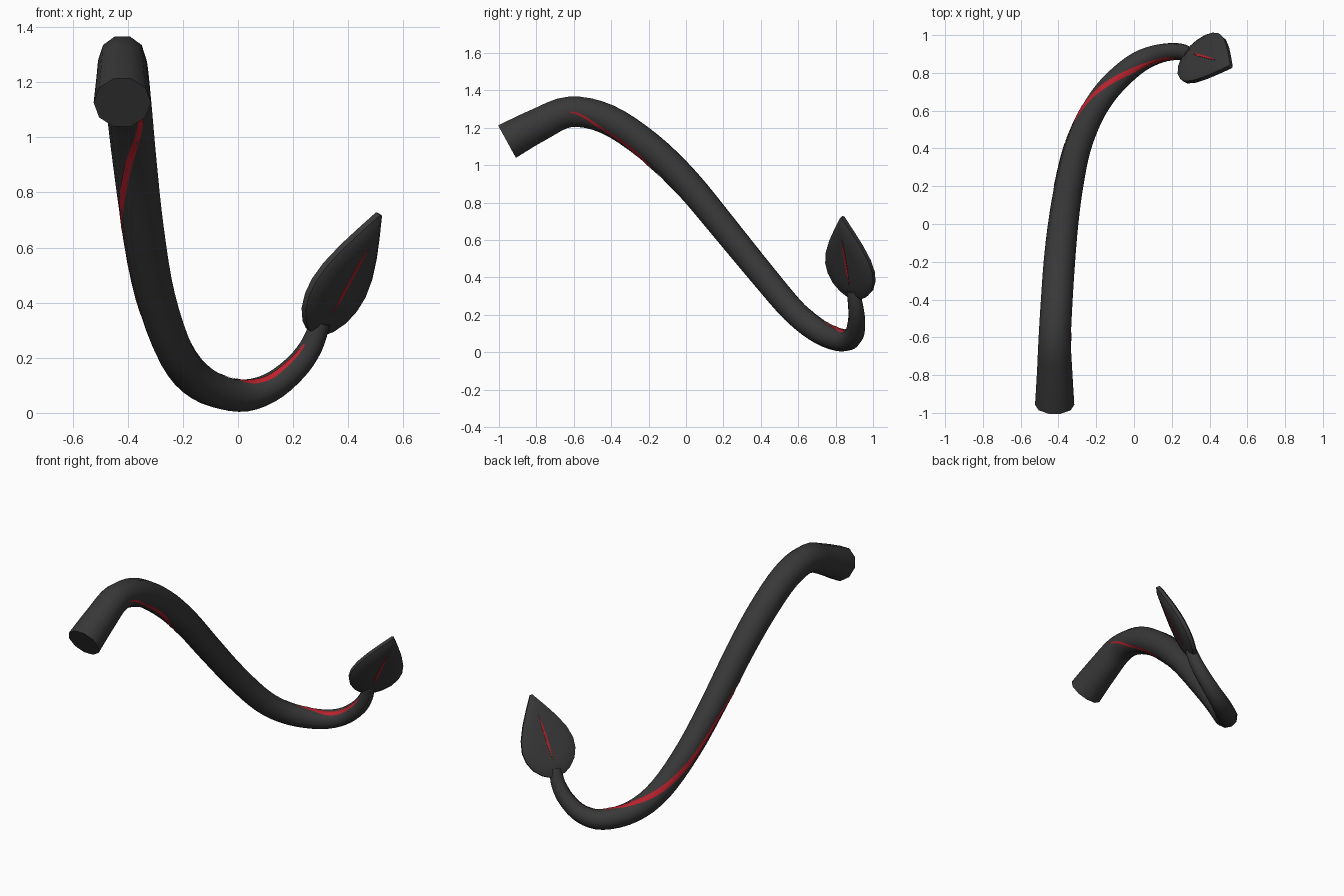
import bpy, bmesh, math
from mathutils import Vector

if "Cube" in bpy.data.objects:
    bpy.data.objects.remove(bpy.data.objects["Cube"])

def material(name, col):
    m = bpy.data.materials.new(name)
    m.diffuse_color = (*col, 1)
    m.use_nodes = True
    m.node_tree.nodes["Principled BSDF"].inputs["Base Color"].default_value = m.diffuse_color
    return m

DARK = material("charcoal", (0.04, 0.04, 0.04))
RED = material("red", (0.48, 0.015, 0.025))

def make(name, verts, faces, mat, angle=None):
    me = bpy.data.meshes.new(name)
    me.from_pydata([tuple(v) for v in verts], [], faces)
    bm = bmesh.new()
    bm.from_mesh(me)
    bmesh.ops.recalc_face_normals(bm, faces=bm.faces)
    bm.to_mesh(me)
    bm.free()
    me.materials.append(mat)
    ob = bpy.data.objects.new(name, me)
    bpy.context.collection.objects.link(ob)
    if angle:
        bpy.ops.object.select_all(action='DESELECT')
        ob.select_set(True)
        bpy.context.view_layer.objects.active = ob
        bpy.ops.object.shade_smooth_by_angle(angle=math.radians(angle))
    return ob

def spline(pts, t):
    """Catmull-Rom through pts, t measured in point index."""
    i = min(int(t), len(pts) - 2)
    f = t - i
    p = [Vector(pts[max(0, min(len(pts) - 1, i + k))]) for k in (-1, 0, 1, 2)]
    return 0.5 * (2 * p[1] + (p[2] - p[0]) * f + (2 * p[0] - 5 * p[1] + 4 * p[2] - p[3]) * f * f
                  + (3 * p[1] - p[0] - 3 * p[2] + p[3]) * f ** 3)

# Centre line of the tail: x, y, z, radius
PATH = [(-.42, -.957, 1.126, .104), (-.42, -.79, 1.215, .094), (-.42, -.62, 1.285, .086),
        (-.41, -.42, 1.245, .084), (-.395, -.2, 1.10, .083), (-.375, 0, .91, .08),
        (-.345, .2, .67, .076), (-.30, .4, .425, .072), (-.225, .58, .215, .069),
        (-.13, .72, .105, .065), (0, .84, .063, .06), (.11, .895, .088, .053),
        (.205, .912, .16, .047), (.265, .908, .24, .042), (.30, .893, .33, .036)]
SIDES, STEPS = 10, 4
N = (len(PATH) - 1) * STEPS
samples = [spline(PATH, i / STEPS) for i in range(N + 1)]
centres = [s.to_3d() for s in samples]
radii = [s[3] for s in samples]

# Frames carried along the centre line
frames, side = [], Vector((1, 0, 0))
for i in range(N + 1):
    tan = (centres[min(N, i + 1)] - centres[max(0, i - 1)]).normalized()
    side = (side - tan * side.dot(tan)).normalized()
    frames.append((side.copy(), tan.cross(side)))

def on_tube(i, a, r):
    s, u = frames[i]
    return centres[i] + (s * math.cos(a) + u * math.sin(a)) * r

# Tail tube
START = math.pi / 2 + math.pi / SIDES
verts = [on_tube(i, START + k * math.tau / SIDES, radii[i]) for i in range(N + 1) for k in range(SIDES)]
faces = [(i * SIDES + k, i * SIDES + (k + 1) % SIDES, (i + 1) * SIDES + (k + 1) % SIDES, (i + 1) * SIDES + k)
         for i in range(N) for k in range(SIDES)]
faces += [tuple(range(SIDES)), tuple(range(N * SIDES, (N + 1) * SIDES))]
make("tail", verts, faces, DARK, 40)

# Red stripe winding round the tail: outward direction at path points 2 to 13
FACING = [(1, 0, 0), (.7, -.3, -.6), (.5, -.5, -.7), (-.4, -.65, -.65), (-1, -.1, -.1), (-1, .1, .15),
          (-.65, .3, .65), (-.25, .1, .95), (0, -.45, .9), (-.1, -.7, .7), (-.4, -.75, .5), (-.5, -.8, .3)]

def facet_radius(a, r):
    step = math.tau / SIDES
    return r * math.cos(step / 2) / math.cos((a - START) % step - step / 2)

COLS, FIRST = 5, 2 * STEPS
count = (len(FACING) - 1) * STEPS
verts, faces = [], []
for j in range(count + 1):
    i = FIRST + j
    s, u = frames[i]
    d = spline(FACING, j / STEPS)
    a0 = math.atan2(d.dot(u), d.dot(s))
    half = 0.003 + 0.013 * math.sin(math.pi * j / count) ** 0.6
    for c in range(COLS):
        a = a0 + (c / (COLS - 1) * 2 - 1) * half / radii[i]
        verts.append(on_tube(i, a, facet_radius(a, radii[i]) + 0.003))
faces = [(j * COLS + c, j * COLS + c + 1, (j + 1) * COLS + c + 1, (j + 1) * COLS + c)
         for j in range(count) for c in range(COLS - 1)]
make("tail_stripe", verts, faces, RED, 60)

# Leaf tip: local axes along the leaf, across it and through it
BASE, TIP = Vector((.285, .9, .305)), Vector((.512, .835, .722))
along = (TIP - BASE).normalized()
across = Vector((.14, .255, -.12))
across = (across - along * across.dot(along)).normalized()
through = along.cross(across)
LENGTH = (TIP - BASE).length

def leaf_point(s, w, n):
    return BASE + along * s + across * w + through * n

HALF = [(-.012, .045), (.01, .085), (.055, .128), (.11, .152), (.17, .158), (.24, .142),
        (.32, .105), (.40, .057), (LENGTH, .006)]
outline = HALF + [(s, -w) for s, w in reversed(HALF)]
M = len(outline)
RINGS = [(.5, -.03), (.88, -.024), (1, -.011), (1, .011), (.88, .022), (.5, .026)]
MID = .19
verts = [leaf_point(MID + (s - MID) * (k if k > .6 else .62), w * k, n) for k, n in RINGS for s, w in outline]
faces = [(r * M + k, r * M + (k + 1) % M, (r + 1) * M + (k + 1) % M, (r + 1) * M + k)
         for r in range(len(RINGS) - 1) for k in range(M)]
faces += [tuple(range(M)), tuple(range((len(RINGS) - 1) * M, len(RINGS) * M))]
make("leaf_tip", verts, faces, DARK, 35)

# Thin red vein on each face of the leaf
for name, n in (("front_vein", -.033), ("back_vein", .029)):
    vein = [(.08, 0), (.16, .006), (.28, .005), (.355, 0), (.28, -.005), (.16, -.006)]
    top = [leaf_point(s, w, n) for s, w in vein]
    low = [leaf_point(s, w, n * .8) for s, w in vein]
    K = len(vein)
    make(name, top + low, [tuple(range(K)), tuple(range(K, 2 * K))]
         + [(k, (k + 1) % K, K + (k + 1) % K, K + k) for k in range(K)], RED)
